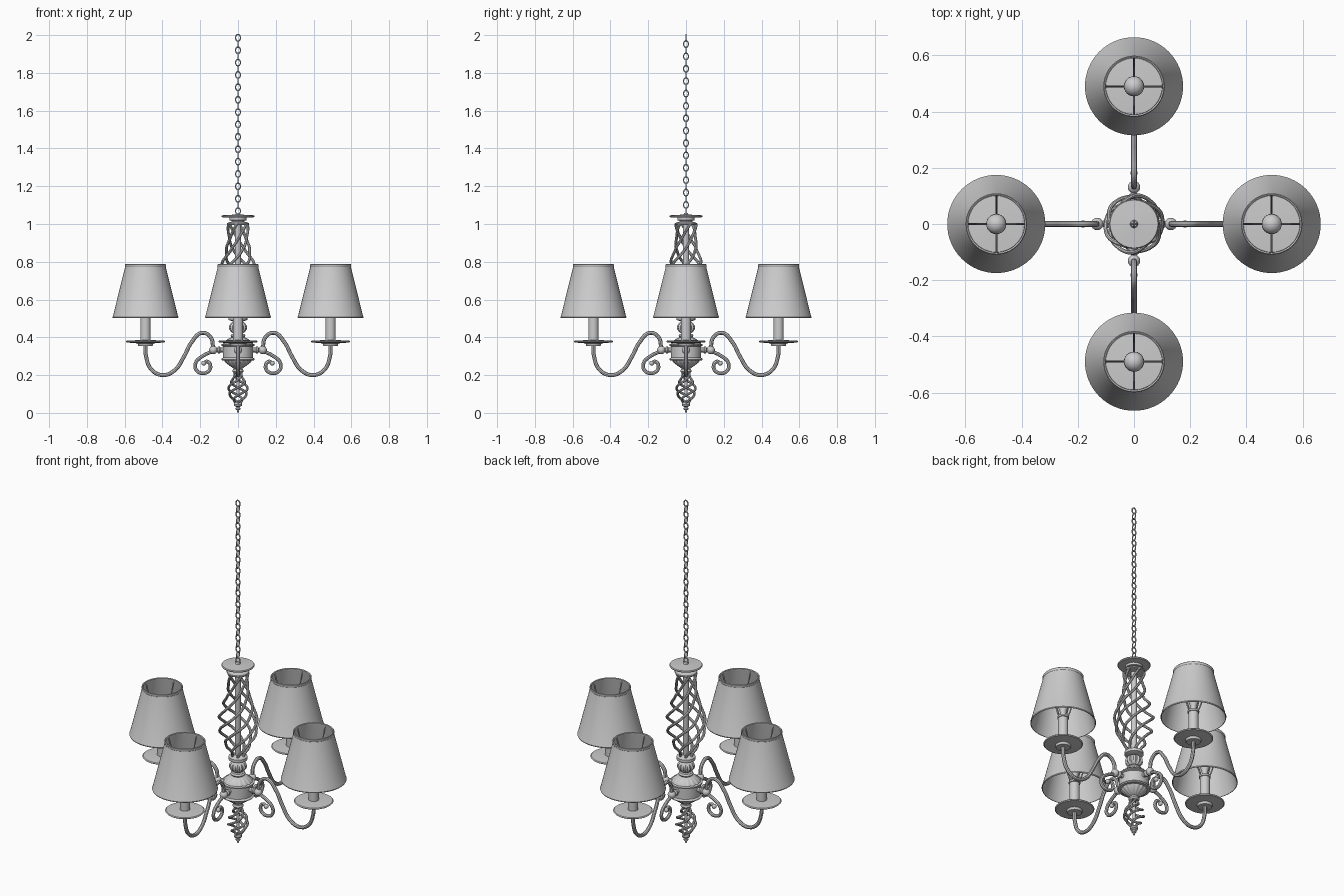
import bpy, bmesh
from math import sin, cos, pi, tau, radians
from mathutils import Matrix, Vector

if "Cube" in bpy.data.objects:
    bpy.data.objects.remove(bpy.data.objects["Cube"])

grey = bpy.data.materials.new("soft_grey")
grey.use_nodes = True
grey.diffuse_color = (0.6, 0.6, 0.6, 1)
grey.node_tree.nodes["Principled BSDF"].inputs["Base Color"].default_value = grey.diffuse_color


def finish(obj, matrix):
    """Place, colour and smooth a mesh object."""
    obj.matrix_world = matrix
    if not obj.data.materials:
        obj.data.materials.append(grey)
    bpy.ops.object.select_all(action="DESELECT")
    obj.select_set(True)
    bpy.context.view_layer.objects.active = obj
    bpy.ops.object.shade_smooth_by_angle(angle=radians(35))
    return obj


def lathe(name, profile, segs=32, matrix=Matrix(), flutes=0, depth=0.0):
    """Turn (radius, height) points around z, optionally fluted."""
    bm = bmesh.new()
    rings = []
    for r, z in profile:
        ring = []
        for i in range(segs):
            a = tau * i / segs
            rr = r * (1 - depth * (0.5 - 0.5 * cos(flutes * a)))
            ring.append(bm.verts.new((rr * cos(a), rr * sin(a), z)))
        rings.append(ring)
    for low, high in zip(rings, rings[1:]):
        for i in range(segs):
            j = (i + 1) % segs
            bm.faces.new((low[i], low[j], high[j], high[i]))
    bmesh.ops.remove_doubles(bm, verts=bm.verts, dist=0.00001)
    bmesh.ops.recalc_face_normals(bm, faces=bm.faces)
    mesh = bpy.data.meshes.new(name)
    bm.to_mesh(mesh)
    bm.free()
    obj = bpy.data.objects.new(name, mesh)
    bpy.context.collection.objects.link(obj)
    return finish(obj, matrix)


def tube(name, paths, radius, matrix=Matrix(), cyclic=False, steps=6, sides=2):
    """Round bars along smooth paths."""
    curve = bpy.data.curves.new(name, "CURVE")
    curve.dimensions = "3D"
    curve.bevel_depth = radius
    curve.bevel_resolution = sides
    curve.resolution_u = steps
    curve.use_fill_caps = True
    for path in paths:
        spline = curve.splines.new("BEZIER")
        spline.bezier_points.add(len(path) - 1)
        spline.use_cyclic_u = cyclic
        for point, co in zip(spline.bezier_points, path):
            point.co = co
            point.handle_left_type = point.handle_right_type = "AUTO"
    obj = bpy.data.objects.new(name, curve)
    bpy.context.collection.objects.link(obj)
    bpy.ops.object.select_all(action="DESELECT")
    obj.select_set(True)
    bpy.context.view_layer.objects.active = obj
    bpy.ops.object.convert(target="MESH")
    return finish(bpy.context.object, matrix)


def ball(r, z, stretch=1.0, n=10):
    """Half-circle profile for a turned ball."""
    return [(r * sin(pi * i / n), z - r * stretch * cos(pi * i / n)) for i in range(n + 1)]


def cage(name, z0, z1, radii, bars, turns, radius, n=20):
    """Twisted basket whose radius follows evenly spaced samples."""
    paths = []
    for b in range(bars):
        path = []
        for i in range(n + 1):
            t = i / n
            s = t * (len(radii) - 1)
            k = min(int(s), len(radii) - 2)
            f = s - k
            f = f * f * (3 - 2 * f)
            r = radii[k] * (1 - f) + radii[k + 1] * f
            a = tau * (b / bars + turns * t)
            path.append((r * cos(a), r * sin(a), z0 + (z1 - z0) * t))
        paths.append(path)
    return tube(name, paths, radius, steps=3)


# Hanging chain of alternating links
links = 29
pitch = 0.95 / links
for i in range(links):
    z = 1.052 + pitch * (i + 0.5)
    outline = [(0.010, 0, -0.011), (0.010, 0, 0.011), (0, 0, 0.0175),
               (-0.010, 0, 0.011), (-0.010, 0, -0.011), (0, 0, -0.0175)]
    place = Matrix.Translation((0, 0, z)) @ Matrix.Rotation(pi / 2 * (i % 2), 4, "Z")
    tube("chain_link", [outline], 0.0038, place, cyclic=True, steps=3, sides=1)

# Top canopy, collar and central rod
lathe("canopy", [(0, 1.03), (0.085, 1.036), (0.088, 1.041), (0.085, 1.046),
                 (0.014, 1.05), (0.01, 1.058), (0, 1.058)], 48)
lathe("canopy_collar", [(0, 0.995), (0.058, 0.995), (0.06, 1.0), (0.058, 1.005),
                        (0.035, 1.012), (0.035, 1.018), (0.046, 1.02), (0.046, 1.034), (0, 1.034)])
lathe("central_rod", [(0, 0.1), (0.008, 0.1), (0.008, 0.27), (0.016, 0.3), (0.016, 1.0), (0, 1.0)], 16)

# Twisted upper basket
cage("upper_basket", 0.51, 1.0,
     [0.03, 0.065, 0.097, 0.103, 0.085, 0.062, 0.05, 0.055], 6, 0.9, 0.0075)

# Turned column between basket and hub
lathe("column_collar", [(0, 0.485), (0.03, 0.485), (0.05, 0.492), (0.05, 0.508), (0.03, 0.518), (0, 0.518)])
lathe("fluted_bulb", ball(0.048, 0.452, 0.75, 12), 72, flutes=12, depth=0.14)
lathe("column_base", [(0, 0.4), (0.034, 0.4), (0.04, 0.408), (0.034, 0.417), (0, 0.417)])

# Hub drum with fluted dome above and fluted bowl below
lathe("hub_dome", [(0.082, 0.362), (0.075, 0.376), (0.055, 0.39), (0.03, 0.402), (0, 0.403)],
      72, flutes=16, depth=0.07)
lathe("hub_drum", [(0, 0.278), (0.085, 0.278), (0.089, 0.283), (0.085, 0.288), (0.08, 0.292),
                   (0.08, 0.352), (0.088, 0.356), (0.088, 0.363), (0.082, 0.366), (0, 0.366)], 48)
lathe("hub_bowl", [(0, 0.232), (0.022, 0.234), (0.045, 0.25), (0.066, 0.266), (0.074, 0.28)],
      72, flutes=16, depth=0.08)

# Lower basket and finial
lathe("lower_collar", [(0, 0.212), (0.024, 0.212), (0.03, 0.22), (0.026, 0.232), (0, 0.232)], 24)
cage("lower_basket", 0.052, 0.216, [0.014, 0.04, 0.053, 0.047, 0.026, 0.018], 4, 1.0, 0.0065)
lathe("finial", [(0, 0), (0.004, 0.003), (0.006, 0.014), (0.012, 0.018), (0.012, 0.026),
                 (0.007, 0.03), (0.02, 0.037), (0.022, 0.045), (0.018, 0.054), (0.008, 0.06), (0, 0.06)], 24)

# Four identical arms, each with a shaded lamp
arm = [(0.49, 0.365), (0.487, 0.3), (0.455, 0.226), (0.395, 0.2), (0.335, 0.226), (0.285, 0.3),
       (0.245, 0.375), (0.19, 0.424), (0.145, 0.4), (0.131, 0.335)]
scroll = [(0.13, 0.328), (0.185, 0.302), (0.225, 0.262), (0.218, 0.223), (0.185, 0.21),
          (0.154, 0.223), (0.146, 0.25), (0.163, 0.272), (0.183, 0.262)]
for q in range(4):
    turn = Matrix.Rotation(q * pi / 2, 4, "Z")
    lamp = turn @ Matrix.Translation((0.49, 0, 0))
    outward = turn @ Matrix.Translation((0.075, 0, 0.333)) @ Matrix.Rotation(pi / 2, 4, "Y")
    tube("arm", [[(x, 0, z) for x, z in arm]], 0.0105, turn)
    tube("scroll", [[(x, 0, z) for x, z in scroll]], 0.0095, turn)
    lathe("scroll_tip", ball(0.013, 0, n=8), 16, turn @ Matrix.Translation((0.182, 0, 0.263)))
    lathe("arm_joint", ball(0.022, 0.333), 24, turn @ Matrix.Translation((0.131, 0, 0)))
    lathe("arm_stud", [(0, 0), (0.012, 0), (0.012, 0.016), (0.018, 0.022), (0.018, 0.03),
                       (0.009, 0.036), (0.009, 0.055), (0, 0.055)], 20, outward)
    lathe("drip_plate", [(0, 0.355), (0.038, 0.355), (0.042, 0.368), (0.1, 0.373), (0.105, 0.378),
                         (0.1, 0.382), (0.03, 0.386), (0, 0.386)], 48, lamp)
    lathe("candle_sleeve", [(0, 0.38), (0.027, 0.38), (0.027, 0.545), (0.02, 0.55), (0, 0.55)], 24, lamp)
    lathe("bulb", [(0, 0.545), (0.015, 0.55), (0.017, 0.575), (0.028, 0.605)] +
          ball(0.036, 0.635)[5:], 24, lamp)

    # Hollow tapered shade with rolled rims
    lathe("shade", [(0.173, 0.503), (0.1745, 0.508), (0.172, 0.513), (0.1075, 0.772), (0.109, 0.775),
                    (0.109, 0.785), (0.106, 0.788), (0.101, 0.785), (0.103, 0.772),
                    (0.168, 0.513), (0.17, 0.503), (0.173, 0.503)], 64, lamp)

    # Shade carrier: four sloping wires and a ring at the sleeve
    wires = []
    for k in range(4):
        d = Vector((cos(k * pi / 2), sin(k * pi / 2), 0))
        wires.append([d * 0.026 + Vector((0, 0, 0.54)), d * 0.05 + Vector((0, 0, 0.6)),
                      d * 0.104 + Vector((0, 0, 0.775))])
    tube("shade_carrier", wires, 0.0035, lamp, steps=3, sides=1)
    lathe("carrier_ring", [(0.025, 0.532), (0.031, 0.534), (0.031, 0.544), (0.025, 0.546)], 24, lamp)
